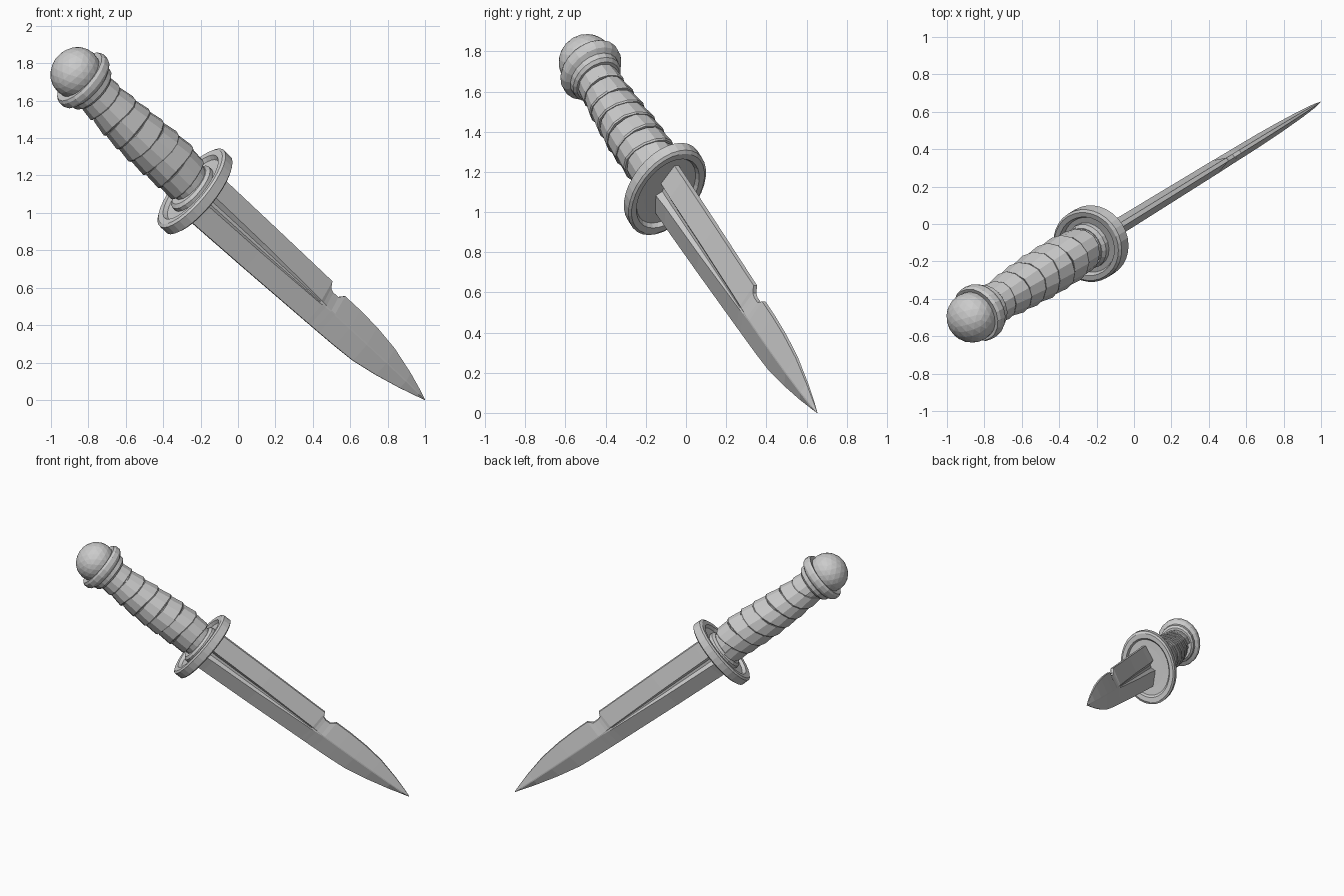
import bpy, bmesh, math
from mathutils import Matrix, Vector

if "Cube" in bpy.data.objects:
    bpy.data.objects.remove(bpy.data.objects["Cube"])

# Knife frame: local x = blade thickness, y = blade width, z = towards the tip; origin at the guard
h = Vector((0.851, 0.525, 0)).normalized()
up = Vector((0, 0, 1))
n = up.cross(h)
w = 0.638 * h + 0.77 * up
d = 0.77 * h - 0.638 * up
FRAME = Matrix.Translation((-0.23, -0.105, 1.115)) @ Matrix((n, w, d)).transposed().to_4x4()


def make(name, bm):
    bmesh.ops.recalc_face_normals(bm, faces=bm.faces)
    mesh = bpy.data.meshes.new(name)
    bm.to_mesh(mesh)
    bm.free()
    ob = bpy.data.objects.new(name, mesh)
    bpy.context.collection.objects.link(ob)
    ob.matrix_world = FRAME
    return ob


def loft(name, rings):
    """Skin a list of equal-length point rings and cap both ends."""
    bm = bmesh.new()
    vs = [[bm.verts.new(p) for p in r] for r in rings]
    k = len(rings[0])
    for a, b in zip(vs, vs[1:]):
        for i in range(k):
            j = (i + 1) % k
            bm.faces.new((a[i], a[j], b[j], b[i]))
    bm.faces.new(vs[0])
    bm.faces.new(vs[-1])
    return make(name, bm)


def oval_lathe(name, profile, sides, cy=0.0):
    """profile: (radius across thickness, radius across width, position along knife)"""
    rings = []
    for rx, ry, z in profile:
        angs = [2 * math.pi * i / sides for i in range(sides)]
        rings.append([(rx * math.cos(a), cy + ry * math.sin(a), z) for a in angs])
    return loft(name, rings)


def lerp_table(table, s):
    for a, b in zip(table, table[1:]):
        if s <= b[0]:
            t = max(0, (s - a[0]) / (b[0] - a[0]))
            return [p + (q - p) * t for p, q in zip(a[1:], b[1:])]
    return table[-1][1:]


# Blade: stations of (along, spine edge, cutting edge, half thickness, fuller amount)
stations = [
    (0.00, 0.160, -0.144, 0.046, 1.0),
    (0.12, 0.163, -0.140, 0.044, 0.8),
    (0.50, 0.170, -0.120, 0.041, 0.6),
    (0.967, 0.177, -0.092, 0.037, 0.15),
    (0.985, 0.143, -0.091, 0.037, 0.1),
    (1.01, 0.134, -0.089, 0.036, 0.05),
    (1.05, 0.136, -0.087, 0.036, 0.0),
    (1.08, 0.167, -0.085, 0.035, 0.0),
    (1.20, 0.170, -0.077, 0.034, 0.0),
    (1.34, 0.167, -0.064, 0.032, 0.0),
    (1.50, 0.151, -0.031, 0.027, 0.0),
    (1.66, 0.115, 0.011, 0.019, 0.0),
    (1.77, 0.083, 0.045, 0.010, 0.0),
    (1.824, 0.065, 0.062, 0.001, 0.0),
]
rings = []
for s, top, low, t, f in stations:
    mid = 0.005 + 0.058 * s / 1.824
    gap = min(0.035 * f + 0.004, 0.3 * (top - low))
    side = [(0.28 * t, top), (t, mid + gap), (t * (1 - 0.6 * f), mid + 0.3 * gap),
            (t * (1 - 0.6 * f), mid - 0.3 * gap), (t, mid - gap), (0.12 * t, low)]
    rings.append([(x, y, s) for x, y in side] + [(-x, y, s) for x, y in reversed(side)])
loft("blade", rings)

# Guard: oval disc with a raised rim and recessed face on both sides
half = [(0.55, 0.012), (0.76, 0.014), (0.81, 0.036), (0.94, 0.038), (1.0, 0.028)]
prof = [(0.2 * k, 0.275 * k, -z) for k, z in half]
prof += [(0.2 * k, 0.275 * k, z) for k, z in reversed(half)]
guard = oval_lathe("guard", prof, 32)

# Small ferrule plates where the grip and blade meet the guard
oval_lathe("grip_ferrule", [(0.125, 0.15, 0.0), (0.125, 0.15, -0.035), (0.11, 0.13, -0.05)], 20)

# Grip core: (along, thickness radius, width radius, width offset)
grip = [(-0.92, 0.100, 0.108, 0.008), (-0.78, 0.098, 0.106, 0.006),
        (-0.64, 0.112, 0.118, 0.004), (-0.42, 0.126, 0.132, 0.010),
        (-0.22, 0.124, 0.138, 0.022), (-0.10, 0.110, 0.124, 0.018),
        (0.0, 0.104, 0.116, 0.008)]
core = []
for s, rx, ry, cy in grip:
    core.append([(0.94 * rx * math.cos(i * math.pi / 8),
                  cy + 0.94 * ry * math.sin(i * math.pi / 8), s) for i in range(16)])
loft("grip_core", core)

# Grip wrap: a helical strap, each turn overlapping the one before
SIDES, TURNS, START, END = 14, 7, -0.90, -0.13
pitch = (END - START) / TURNS
wrap = []
for i in range(SIDES * TURNS + 1):
    a = 2 * math.pi * i / SIDES
    s0 = START + pitch * i / SIDES + 0.03 * math.sin(a + 0.6)
    wobble = 0.006 * math.sin(2.3 * a)
    ring = []
    for off, lift in ((0.0, -0.012), (0.0, 0.003), (0.92, 0.013), (1.0, 0.008), (1.0, -0.012)):
        s = min(s0 + off * pitch + wobble, -0.02)
        rx, ry, cy = lerp_table(grip, s)
        ring.append(((rx + lift) * math.cos(a), cy + (ry + lift) * math.sin(a), s))
    wrap.append(ring)
loft("grip_wrap", wrap)

# Pommel collar: stepped oval ring
oval_lathe("pommel_collar", [
    (0.115, 0.125, -0.83), (0.128, 0.142, -0.845), (0.130, 0.145, -0.875),
    (0.150, 0.170, -0.890), (0.156, 0.178, -0.905), (0.156, 0.178, -0.935),
    (0.148, 0.168, -0.950), (0.125, 0.140, -0.945)], 20, 0.009)

# Pommel: faceted ball
bm = bmesh.new()
bmesh.ops.create_icosphere(bm, subdivisions=3, radius=1.0)
bmesh.ops.scale(bm, vec=(0.137, 0.142, 0.13), verts=bm.verts)
bmesh.ops.translate(bm, vec=(0, 0.011, -0.982), verts=bm.verts)
make("pommel", bm)
